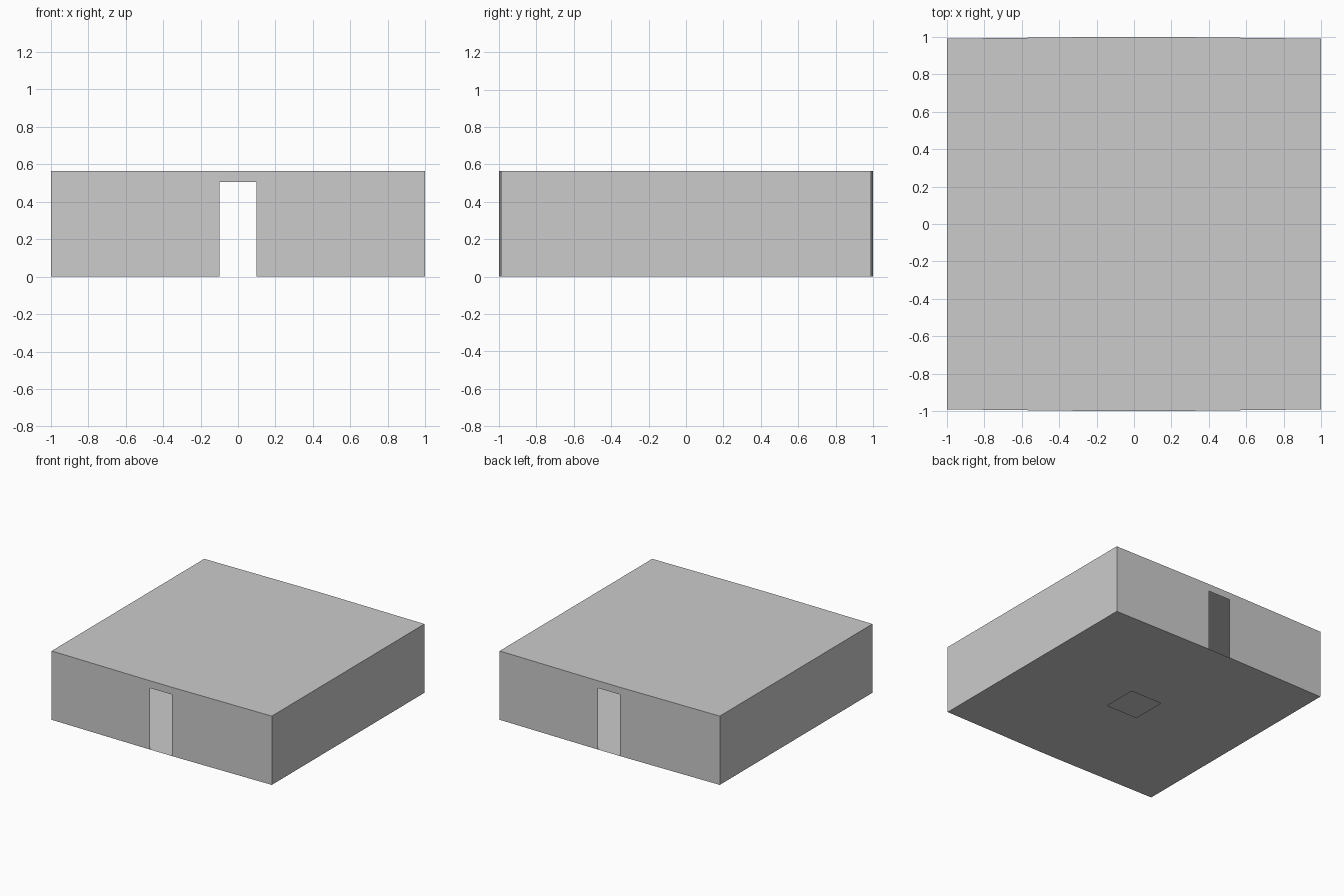
import bpy

if "Cube" in bpy.data.objects:
    bpy.data.objects.remove(bpy.data.objects["Cube"])

H = 0.565         # room height
DOOR_W = 0.10     # half width of the doorways
DOOR_H = 0.505
CORNER_Y = 0.99   # door walls bow out very slightly to y = 1
HATCH = 0.142     # half size of the floor opening


def sheet(name, verts, faces):
    mesh = bpy.data.meshes.new(name)
    mesh.from_pydata(verts, [], faces)
    obj = bpy.data.objects.new(name, mesh)
    bpy.context.collection.objects.link(obj)
    return obj


# Plan outline, counter-clockwise from the front left corner
outline = [(-1, -CORNER_Y), (-DOOR_W, -1), (DOOR_W, -1), (1, -CORNER_Y),
           (1, CORNER_Y), (DOOR_W, 1), (-DOOR_W, 1), (-1, CORNER_Y)]

# Roof
sheet("roof", [(x, y, H) for x, y in outline], [tuple(range(8))])

# Floor with the central square opening
hatch = [(-HATCH, -HATCH), (HATCH, -HATCH), (HATCH, HATCH), (-HATCH, HATCH)]
sheet("floor", [(x, y, 0) for x, y in outline + hatch],
      [(9, 8, 0, 1, 2, 3), (10, 9, 3, 4), (11, 10, 4, 5, 6, 7), (8, 11, 7, 0)])

# Walls: the two door segments only fill the strip above the doorway
names = {0: "front_wall_left", 1: "front_door_header", 2: "front_wall_right",
         3: "right_wall", 4: "back_wall_right", 5: "back_door_header",
         6: "back_wall_left", 7: "left_wall"}
for i, name in names.items():
    a, b = outline[i], outline[(i + 1) % 8]
    low = DOOR_H if "header" in name else 0
    sheet(name, [(*a, low), (*b, low), (*b, H), (*a, H)], [(0, 1, 2, 3)])
